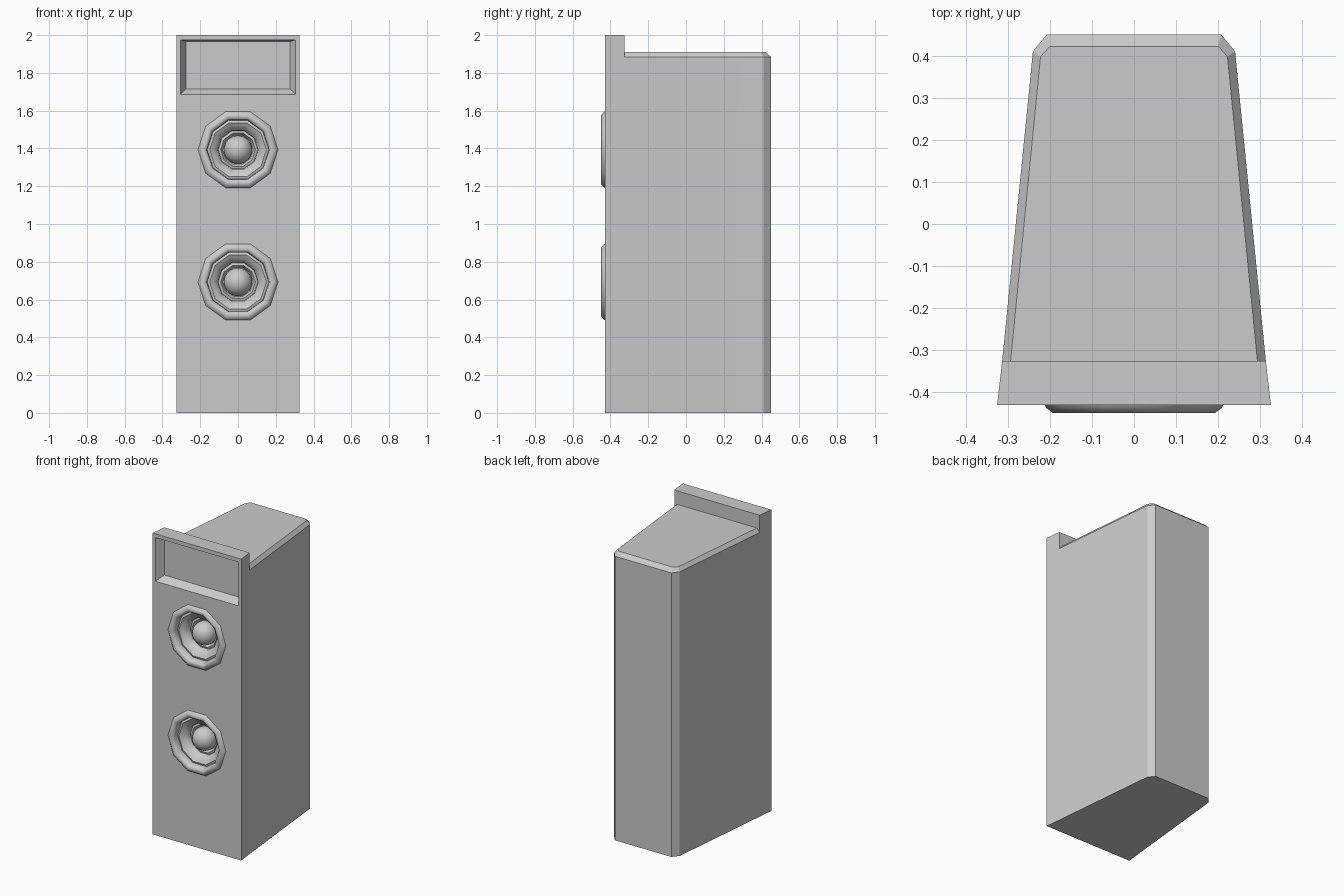
import bpy
import bmesh
from math import cos, sin, tau, radians

cube = bpy.data.objects.get("Cube")
if cube:
    bpy.data.objects.remove(cube, do_unlink=True)

# One plain grey finish
grey = bpy.data.materials.new("plain_grey")
grey.use_nodes = True
GREY = (0.6, 0.6, 0.6, 1)
grey.diffuse_color = GREY
grey.node_tree.nodes["Principled BSDF"].inputs["Base Color"].default_value = GREY


def finish(name, bm):
    bmesh.ops.recalc_face_normals(bm, faces=bm.faces)
    mesh = bpy.data.meshes.new(name)
    bm.to_mesh(mesh)
    bm.free()
    mesh.materials.append(grey)
    obj = bpy.data.objects.new(name, mesh)
    bpy.context.collection.objects.link(obj)
    return obj


def activate(obj):
    bpy.ops.object.select_all(action="DESELECT")
    obj.select_set(True)
    bpy.context.view_layer.objects.active = obj


def smooth(obj, angle):
    activate(obj)
    bpy.ops.object.shade_smooth_by_angle(angle=radians(angle))


def ring(bm, points):
    return [bm.verts.new(p) for p in points]


def bridge(bm, a, b, closed=True):
    n = len(a)
    for i in range(n if closed else n - 1):
        j = (i + 1) % n
        bm.faces.new((a[i], a[j], b[j], b[i]))


def loft(name, loops, cap_start=True):
    bm = bmesh.new()
    rings = [ring(bm, pts) for pts in loops]
    for a, b in zip(rings, rings[1:]):
        bridge(bm, a, b)
    if cap_start:
        bm.faces.new(rings[0])
    bm.faces.new(rings[-1])
    return finish(name, bm)


def circle(r, y, z, sides=10):
    return [(r * cos(tau * k / sides), y, z + r * sin(tau * k / sides))
            for k in range(sides)]


def mirrored(half):
    return half + [(-x, y) for x, y in reversed(half)]


# Tapered cabinet with a raised front lip and a chamfered rear top
FRONT, LIP = (0.325, -0.43), (0.313, -0.325)
outline = mirrored([FRONT, LIP, (0.24, 0.41), (0.207, 0.45)])
roof = mirrored([(0.293, -0.325), (0.222, 0.397), (0.2, 0.422)])
lip = mirrored([FRONT, LIP])

bm = bmesh.new()
base = ring(bm, [(x, y, 0) for x, y in outline])
shoulder = ring(bm, [(x, y, 1.885) for x, y in outline])
roof_top = ring(bm, [(x, y, 1.91) for x, y in roof])
lip_top = ring(bm, [(x, y, 2) for x, y in lip])
bm.faces.new(base)
bridge(bm, base, shoulder)
bridge(bm, shoulder[1:-1], roof_top, closed=False)
bm.faces.new(roof_top)
bm.faces.new(lip_top)
fr, br, bl, fl = shoulder[0], shoulder[1], shoulder[-2], shoulder[-1]
bm.faces.new((fr, br, lip_top[1], lip_top[0]))
bm.faces.new((bl, fl, lip_top[3], lip_top[2]))
bm.faces.new((fl, fr, lip_top[0], lip_top[3]))
bm.faces.new((br, roof_top[0], roof_top[-1], bl, lip_top[2], lip_top[1]))
cabinet = finish("cabinet", bm)


# Recessed panel and driver holes cut into the front
def rectangle(x, low, high, y):
    return [(-x, y, low), (x, y, low), (x, y, high), (-x, y, high)]


DRIVERS = {"lower": 0.693, "upper": 1.393}
cutters = [loft("panel_cutter", [rectangle(0.311, 1.679, 1.976, -0.44),
                                 rectangle(0.275, 1.715, 1.966, -0.38)])]
for z in DRIVERS.values():
    cutters.append(loft("hole_cutter", [circle(0.195, -0.5, z),
                                        circle(0.195, -0.31, z)]))
for cutter in cutters:
    cutter.hide_render = True
    activate(cabinet)
    cut = cabinet.modifiers.new("cut", "BOOLEAN")
    cut.operation = "DIFFERENCE"
    cut.solver = "EXACT"
    cut.object = cutter
    bpy.ops.object.modifier_apply(modifier=cut.name)
    bpy.data.objects.remove(cutter, do_unlink=True)
smooth(cabinet, 25)

# Ten-sided drivers: raised rim, rolled surround, cone, inner step and dome
PROFILE = [(0.213, -0.428), (0.208, -0.437), (0.192, -0.449), (0.175, -0.446),
           (0.165, -0.435), (0.163, -0.4), (0.15, -0.405), (0.135, -0.395),
           (0.108, -0.375), (0.105, -0.35), (0.092, -0.355), (0.08, -0.33)]
for level, z in DRIVERS.items():
    driver = loft(level + "_driver", [circle(r, y, z) for r, y in PROFILE],
                  cap_start=False)
    # Keep the open shell facing outward
    centre = max(driver.data.polygons, key=lambda p: len(p.vertices))
    if centre.normal.y > 0:
        driver.data.flip_normals()
    smooth(driver, 50)
    bm = bmesh.new()
    bmesh.ops.create_uvsphere(bm, u_segments=24, v_segments=16, radius=0.075)
    dome = finish(level + "_dome", bm)
    dome.location = (0, -0.35, z)
    smooth(dome, 60)
